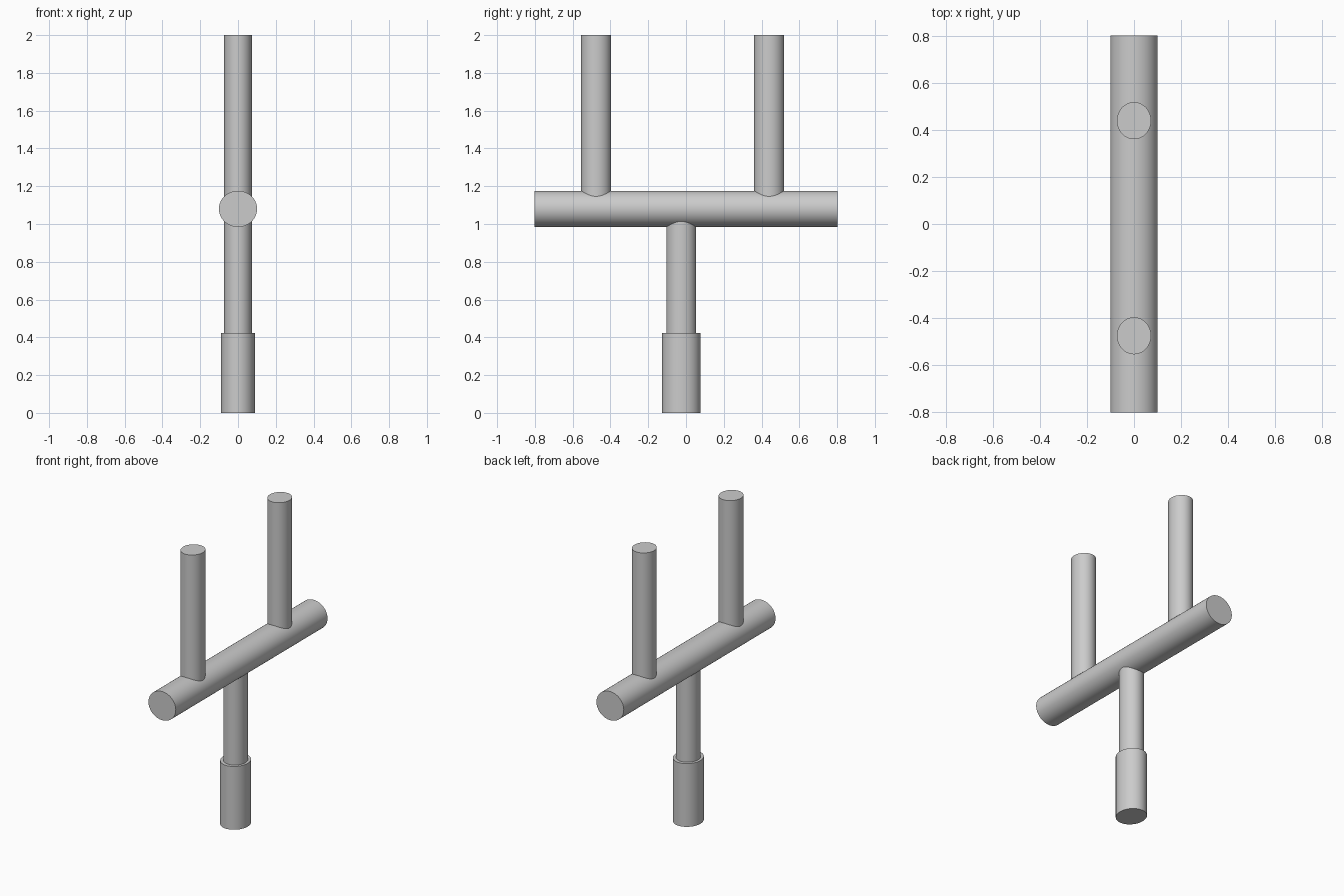
import bpy
from math import pi

if "Cube" in bpy.data.objects:
    bpy.data.objects.remove(bpy.data.objects["Cube"])


def tube(name, centre, radii, length, rot=(0, 0, 0)):
    """Smooth elliptical cylinder; radii are in its local x and y."""
    bpy.ops.mesh.primitive_cylinder_add(vertices=64, radius=1, depth=1,
                                        location=centre, rotation=rot)
    ob = bpy.context.object
    ob.name = name
    ob.scale = (radii[0], radii[1], length)
    bpy.ops.object.transform_apply(location=False, rotation=True, scale=True)
    bpy.ops.object.shade_smooth_by_angle()
    return ob


def upright(name, y, z0, z1, radii):
    return tube(name, (0, y, (z0 + z1) / 2), radii, z1 - z0)


STEM_Y = -0.025
POST_RADII = (0.073, 0.079)
BAR_Z = 1.08

# Thick base sleeve and the stem rising from it into the bar
upright("base_sleeve", STEM_Y, 0, 0.423, (0.09, 0.101))
upright("stem", STEM_Y, 0.40, BAR_Z - 0.03, POST_RADII)

# Horizontal crossbar along y
tube("crossbar", (0, 0, BAR_Z), (0.101, 0.096), 1.604, (pi / 2, 0, 0))

# Two prongs standing on the bar
for name, y in (("front_prong", -0.476), ("back_prong", 0.44)):
    upright(name, y, BAR_Z + 0.03, 2.0, POST_RADII)
